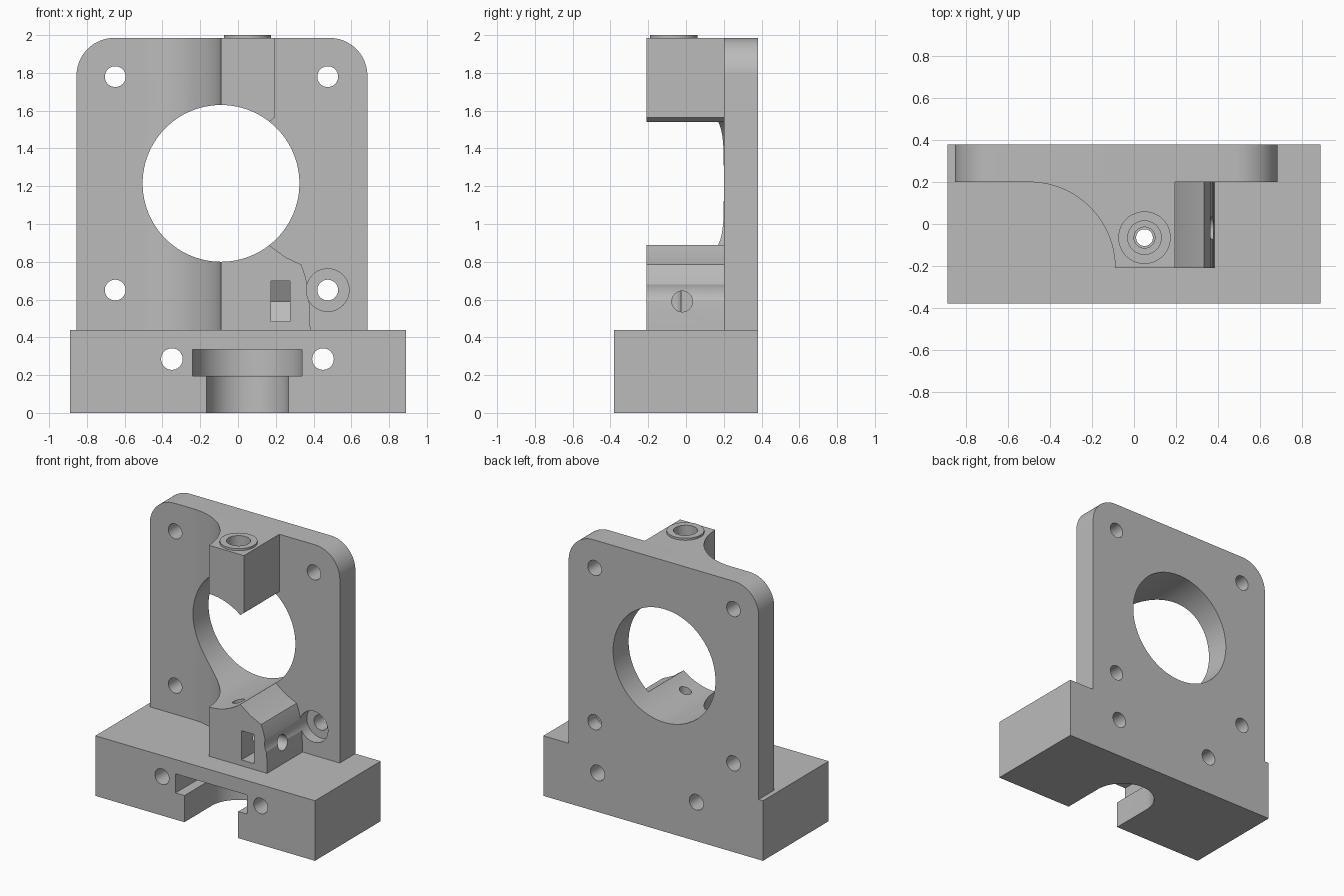
import bpy, bmesh, math

cube = bpy.data.objects.get("Cube")
if cube:
    bpy.data.objects.remove(cube, do_unlink=True)

grey = bpy.data.materials.new("plain grey")
grey.use_nodes = True
COLOUR = (0.5, 0.5, 0.5, 1)
grey.diffuse_color = COLOUR
grey.node_tree.nodes["Principled BSDF"].inputs["Base Color"].default_value = COLOUR


def arc(cx, cy, r, start, end, n=20):
    """Points along an arc, angles in degrees."""
    angles = [math.radians(start + (end - start) * i / n) for i in range(n + 1)]
    return [(cx + r * math.cos(a), cy + r * math.sin(a)) for a in angles]


def prism(name, profile, axis, low, high):
    """Extrude a 2D profile along an axis between two positions."""
    place = {"x": lambda u, v, w: (w, u, v),
             "y": lambda u, v, w: (u, w, v),
             "z": lambda u, v, w: (u, v, w)}[axis]
    bm = bmesh.new()
    rings = [[bm.verts.new(place(u, v, w)) for u, v in profile] for w in (low, high)]
    for ring in rings:
        bm.faces.new(ring)
    n = len(profile)
    for i in range(n):
        j = (i + 1) % n
        bm.faces.new((rings[0][i], rings[0][j], rings[1][j], rings[1][i]))
    bmesh.ops.recalc_face_normals(bm, faces=bm.faces)
    mesh = bpy.data.meshes.new(name)
    bm.to_mesh(mesh)
    bm.free()
    mesh.materials.append(grey)
    obj = bpy.data.objects.new(name, mesh)
    bpy.context.collection.objects.link(obj)
    return obj


def rod(u, v, r, axis, low, high):
    return prism("cutter", arc(u, v, r, 0, 360, 64)[:-1], axis, low, high)


def carve(target, cutters, operation="DIFFERENCE"):
    """Apply each cutter to the target and delete it."""
    bpy.context.view_layer.objects.active = target
    for cutter in cutters:
        mod = target.modifiers.new("carve", "BOOLEAN")
        mod.operation = operation
        mod.solver = "EXACT"
        mod.object = cutter
        bpy.ops.object.modifier_apply(modifier=mod.name)
        bpy.data.objects.remove(cutter, do_unlink=True)


def slot(r, low, high):
    """Round-ended slot open to the front of the base."""
    outline = arc(SCREW_X, SCREW_Y, r, 0, 180, 32)
    outline += [(SCREW_X - r, -0.5), (SCREW_X + r, -0.5)]
    return prism("cutter", outline, "z", low, high)


SCREW_X, SCREW_Y = 0.05, -0.065
BASE_TOP, TOP = 0.44, 1.985
PLATE_FRONT, BACK, BLOCK_FRONT = 0.2, 0.38, -0.21


def bore():
    """Large round opening through plate and block."""
    return prism("cutter", arc(-0.09, 1.215, 0.415, 0, 360, 96)[:-1], "y", -1, 1)


def counterbore():
    return rod(0.475, 0.65, 0.113, "y", -0.5, 0.28)


# Base with stepped front slot, bolt holes and screw hole
base = prism("base", [(-0.89, -0.38), (0.89, -0.38), (0.89, BACK), (-0.89, BACK)],
             "z", 0, BASE_TOP)
carve(base, [slot(0.218, -0.1, 0.25), slot(0.29, 0.195, 0.335),
             rod(SCREW_X, SCREW_Y, 0.04, "z", 0.3, 0.6)])
carve(base, [rod(x, 0.285, 0.057, "y", -1, 1) for x in (-0.35, 0.45)])

# Upright plate with rounded top corners
outline = [(-0.855, BASE_TOP), (0.685, BASE_TOP)]
outline += arc(0.485, TOP - 0.2, 0.2, 0, 90) + arc(-0.655, TOP - 0.2, 0.2, 90, 180)
plate = prism("back_plate", outline, "y", PLATE_FRONT, BACK)
carve(plate, [bore(), counterbore()])
carve(plate, [rod(x, z, 0.055, "y", -1, 1) for x in (-0.65, 0.475) for z in (0.65, 1.78)])

# Clamp block: swept fillet in plan, stepped right side in elevation
plan = arc(-0.5, BLOCK_FRONT, PLATE_FRONT - BLOCK_FRONT, 90, 0, 32)
plan += [(0.45, BLOCK_FRONT), (0.45, PLATE_FRONT)]
block = prism("clamp_block", plan, "z", BASE_TOP, TOP)
side = [(-0.6, 0.3), (0.383, 0.3), (0.383, 0.44), (0.38, 0.55), (0.37, 0.66),
        (0.355, 0.73), (0.335, 0.785), (0.25, 0.825), (0.165, 0.888), (0, 1.0),
        (0, 1.4), (0.165, 1.54), (0.195, 1.565), (0.195, 2.1), (-0.6, 2.1)]
carve(block, [prism("cutter", side, "y", -1, 1)], "INTERSECT")
carve(block, [bore(), counterbore()])

# Vertical screw bore, narrower in the lower half
carve(block, [rod(SCREW_X, SCREW_Y, 0.08, "z", 1.8, 2.1),
              rod(SCREW_X, SCREW_Y, 0.05, "z", 1.3, 1.9),
              rod(SCREW_X, SCREW_Y, 0.04, "z", 0.3, 1.2)])

# Nut pocket with a pointed end, and its cross hole
pocket = [(-0.5, 0.483), (0.042, 0.483), (0.104, 0.59), (0.042, 0.697), (-0.5, 0.697)]
carve(block, [prism("cutter", pocket, "x", 0.175, 0.275),
              rod(-0.02, 0.59, 0.055, "x", 0.06, 0.6)])

# Raised ring round the screw bore
ring = rod(SCREW_X, SCREW_Y, 0.125, "z", TOP, 2.0)
ring.name = "bore_ring"
carve(ring, [rod(SCREW_X, SCREW_Y, 0.08, "z", 1.9, 2.1)])

# Smooth round walls, keep edges crisp
for part in (base, plate, block, ring):
    bpy.ops.object.select_all(action="DESELECT")
    part.select_set(True)
    bpy.context.view_layer.objects.active = part
    bpy.ops.object.shade_smooth_by_angle(angle=math.radians(25))
